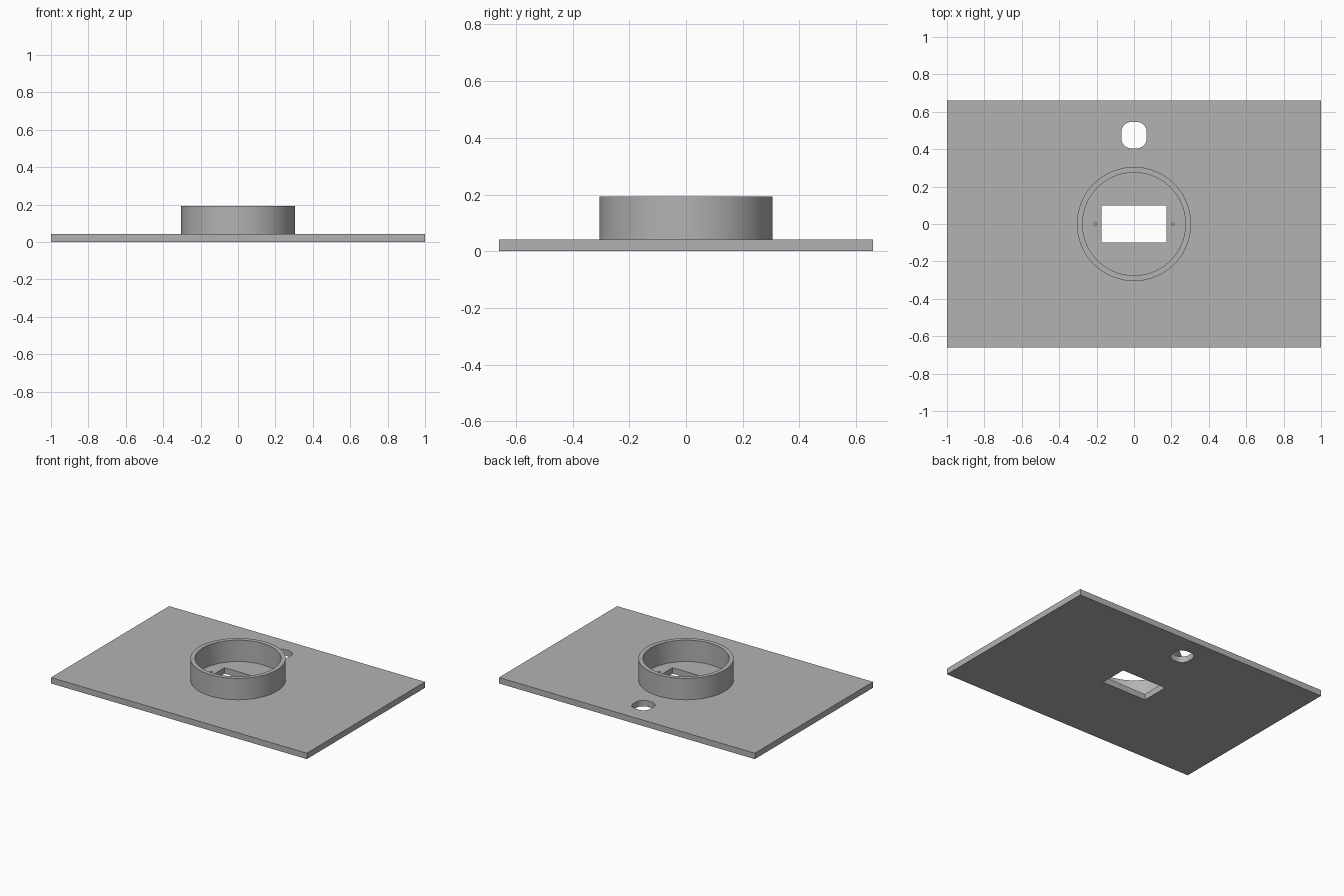
import bpy, bmesh, math

if "Cube" in bpy.data.objects:
    bpy.data.objects.remove(bpy.data.objects["Cube"])

PLATE_TOP = 0.042
RIM_TOP = 0.193

grey = bpy.data.materials.new("light grey")
grey.diffuse_color = (0.45, 0.45, 0.45, 1)
grey.use_nodes = True
grey.node_tree.nodes["Principled BSDF"].inputs["Base Color"].default_value = grey.diffuse_color


def make_object(name, bm):
    bmesh.ops.recalc_face_normals(bm, faces=bm.faces)
    mesh = bpy.data.meshes.new(name)
    bm.to_mesh(mesh)
    bm.free()
    mesh.materials.append(grey)
    obj = bpy.data.objects.new(name, mesh)
    bpy.context.collection.objects.link(obj)
    return obj


def prism(name, outline, z0, z1):
    """Extrude a closed outline from z0 to z1."""
    bm = bmesh.new()
    face = bm.faces.new([bm.verts.new((x, y, z0)) for x, y in outline])
    top = bmesh.ops.extrude_face_region(bm, geom=[face])["geom"]
    verts = [v for v in top if isinstance(v, bmesh.types.BMVert)]
    bmesh.ops.translate(bm, verts=verts, vec=(0, 0, z1 - z0))
    return make_object(name, bm)


def rounded_rect(cx, cy, hx, hy, r=0.0, steps=12):
    if r == 0:
        return [(cx + sx * hx, cy + sy * hy) for sx, sy in ((1, 1), (-1, 1), (-1, -1), (1, -1))]
    pts = []
    for k, (sx, sy) in enumerate(((1, 1), (-1, 1), (-1, -1), (1, -1))):
        for i in range(steps + 1):
            a = math.pi / 2 * (k + i / steps)
            pts.append((cx + sx * (hx - r) + r * math.cos(a), cy + sy * (hy - r) + r * math.sin(a)))
    return pts


def circle(cx, cy, r, n):
    return [(cx + r * math.cos(2 * math.pi * i / n), cy + r * math.sin(2 * math.pi * i / n)) for i in range(n)]


def smooth(obj):
    bpy.ops.object.select_all(action='DESELECT')
    obj.select_set(True)
    bpy.context.view_layer.objects.active = obj
    bpy.ops.object.shade_smooth_by_angle(angle=math.radians(30))


# Base plate
plate = prism("base_plate", rounded_rect(0, 0, 1.0, 0.66), 0, PLATE_TOP)

# Through openings and two blind screw holes
cutters = [
    prism("window_cutter", rounded_rect(0, 0, 0.174, 0.099), -0.1, 0.1),
    prism("cable_hole_cutter", rounded_rect(0, 0.475, 0.068, 0.071, 0.055), -0.1, 0.1),
]
for side in (-1, 1):
    cutters.append(prism("screw_hole_cutter", circle(side * 0.207, 0, 0.008, 16), 0.012, 0.1))

for cutter in cutters:
    cutter.hide_render = True
    cutter.hide_set(True)
    mod = plate.modifiers.new(cutter.name, 'BOOLEAN')
    mod.operation = 'DIFFERENCE'
    mod.solver = 'EXACT'
    mod.object = cutter

# Apply the cuts and remove the helpers
bpy.context.view_layer.objects.active = plate
for mod in list(plate.modifiers):
    bpy.ops.object.modifier_apply(modifier=mod.name)
for cutter in cutters:
    bpy.data.objects.remove(cutter)
smooth(plate)

# Round collar, open underneath where it meets the plate
bm = bmesh.new()
N = 96
profile = ((0.305, PLATE_TOP), (0.305, RIM_TOP), (0.275, RIM_TOP), (0.275, PLATE_TOP))
loops = [[bm.verts.new((x, y, z)) for x, y in circle(0, 0, r, N)] for r, z in profile]
for a, b in zip(loops, loops[1:]):
    for i in range(N):
        j = (i + 1) % N
        bm.faces.new((a[i], a[j], b[j], b[i]))
smooth(make_object("collar", bm))
